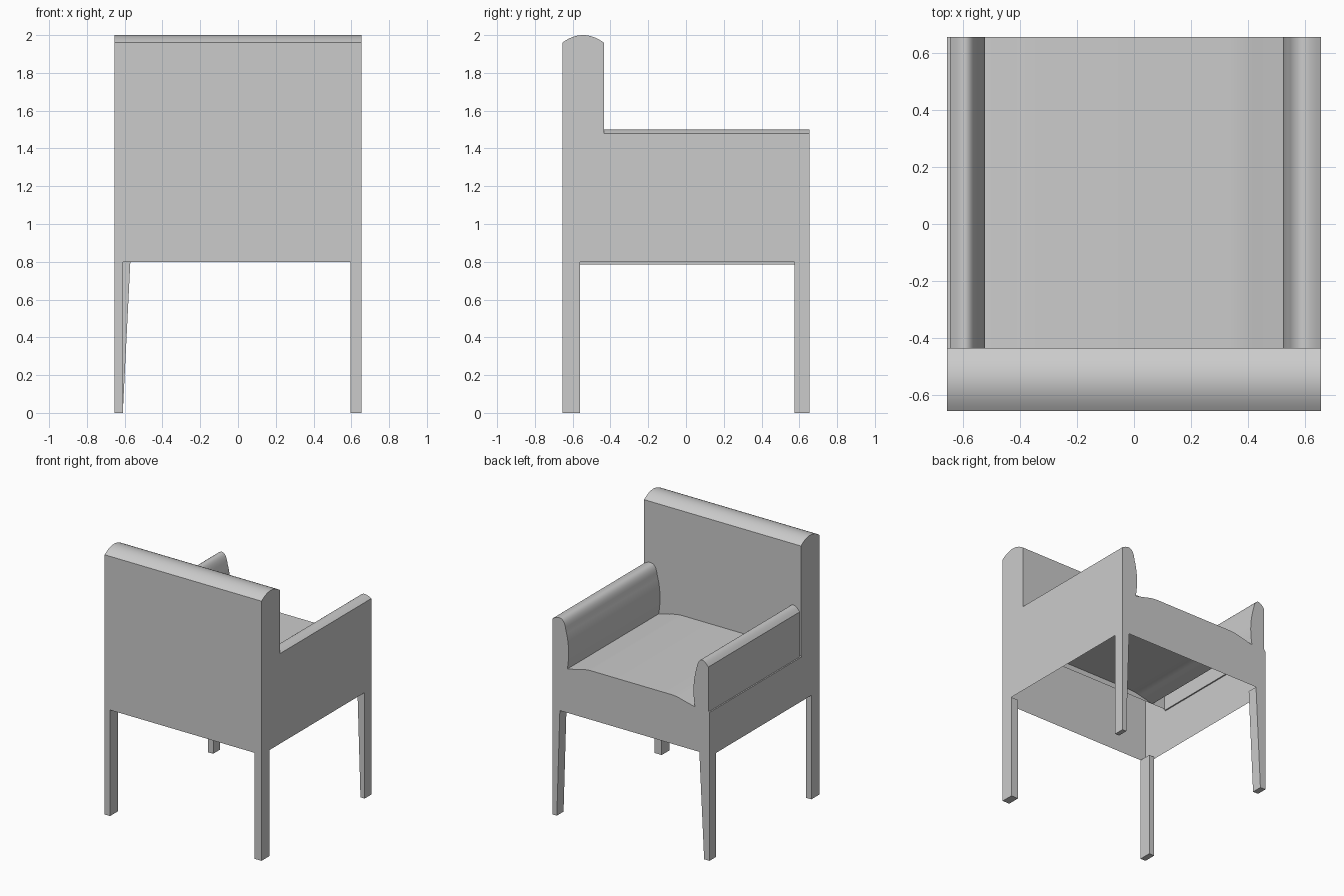
import bpy
import bmesh
from mathutils import Vector

cube = bpy.data.objects.get("Cube")
if cube:
    bpy.data.objects.remove(cube, do_unlink=True)

grey = bpy.data.materials.new("light grey")
grey.use_nodes = True
colour = (0.6, 0.6, 0.6, 1)
grey.diffuse_color = colour
grey.node_tree.nodes["Principled BSDF"].inputs["Base Color"].default_value = colour

HALF = 0.655      # half width and half depth of the chair
BACK = -0.435     # front plane of the backrest
RAIL = 0.8        # underside of the body
SEAT = 1.13       # height where the arms meet the seat


def bezier(a, b, c, n=12):
    """Points on a quadratic curve from a to c."""
    a, b, c = Vector(a), Vector(b), Vector(c)
    return [tuple(a * (1 - t) ** 2 + b * 2 * t * (1 - t) + c * t * t)
            for t in (i / n for i in range(n + 1))]


def finish(name, bm, inside):
    """Turn faces away from an inner point, smooth the soft edges, make the object."""
    bm.normal_update()
    for f in bm.faces:
        if f.normal.dot(f.calc_center_median() - Vector(inside)) < 0:
            f.normal_flip()
        f.smooth = True
    bm.normal_update()
    for e in bm.edges:
        e.smooth = len(e.link_faces) == 2 and e.calc_face_angle(0) < 0.45
    mesh = bpy.data.meshes.new(name)
    bm.to_mesh(mesh)
    bm.free()
    mesh.materials.append(grey)
    obj = bpy.data.objects.new(name, mesh)
    bpy.context.collection.objects.link(obj)
    return obj


def place(p, axis, s):
    """A profile point (u, z) at station s along the x or y axis."""
    return (s, p[0], p[1]) if axis == "x" else (p[0], s, p[1])


def sheet(name, profile, axis, start, end, inside, cap=False):
    """Sweep an open profile straight along an axis, with an optional end face."""
    bm = bmesh.new()
    a = [bm.verts.new(place(p, axis, start)) for p in profile]
    b = [bm.verts.new(place(p, axis, end)) for p in profile]
    for i in range(len(profile) - 1):
        bm.faces.new((a[i], a[i + 1], b[i + 1], b[i]))
    if cap:
        bm.faces.new(b)
    return finish(name, bm, inside)


def panel(name, outline, axis, at):
    """One flat face."""
    bm = bmesh.new()
    bm.faces.new([bm.verts.new(place(p, axis, at)) for p in outline])
    return finish(name, bm, (0, 0, 1))


# Backrest: outer back, rounded top and inner front in one sweep
dome = bezier((-HALF, 1.96), ((BACK - HALF) / 2, 2.04), (BACK, 1.96), 16)
sheet("backrest", [(-HALF, RAIL)] + dome + [(BACK, SEAT)],
      "x", -HALF, HALF, (0, -0.545, 1.4))

# Side walls, each running up into the end of the backrest
for name, x, low in (("left_side", HALF, RAIL), ("right_side", -HALF, 0.785)):
    panel(name, [(-HALF, low)] + dome + [(BACK, 1.12), (HALF, 1.12), (HALF, low)], "x", x)

# Seat: softly crowned, flat in the middle
half_seat = (bezier((0.533, SEAT), (0.49, 1.14), (0.44, 1.152), 5)
             + bezier((0.44, 1.152), (0.39, 1.168), (0.34, 1.17), 5)[1:])
seat_line = half_seat + [(-x, z) for x, z in reversed(half_seat)]
sheet("seat", seat_line, "y", BACK, HALF, (0, 0, 0.2))

# Front apron below the seat and arms
panel("front_apron", [(-HALF, RAIL), (HALF, RAIL), (HALF, 1.12)] + seat_line
      + [(-HALF, 1.12)], "y", HALF)

# Arms: rounded top and bulging inner side; the right one is set in a little
inner = bezier((0.545, 1.42), (0.505, 1.28), (0.533, SEAT))
left_line = [(HALF, 1.12)] + bezier((HALF, 1.48), (0.56, 1.54), (0.545, 1.42)) + inner[1:]
right_line = ([(HALF, 1.12), (0.645, 1.12)]
              + bezier((0.645, 1.46), (0.57, 1.555), (0.545, 1.42)) + inner[1:])
sheet("left_arm", left_line, "y", BACK, HALF, (0.59, 0.1, 1.3), cap=True)
sheet("right_arm", [(-x, z) for x, z in right_line], "y", BACK, HALF,
      (-0.59, 0.1, 1.3), cap=True)


def leg(name, side, top, foot, y0, y1):
    """Corner leg whose inner face leans from top to foot."""
    bm = bmesh.new()
    rings = []
    for z, x in ((0, foot), (RAIL, top)):
        rings.append([bm.verts.new((side * u, v, z))
                      for u, v in ((HALF, y0), (HALF, y1), (x, y1), (x, y0))])
    low, high = rings
    bm.faces.new(low)
    for i in range(4):
        j = (i + 1) % 4
        bm.faces.new((low[i], low[j], high[j], high[i]))
    finish(name, bm, (side * 0.635, (y0 + y1) / 2, 0.4))


# Legs: straight at the back, tapered at the front
leg("back_left_leg", 1, 0.595, 0.595, -HALF, -0.56)
leg("back_right_leg", -1, 0.61, 0.61, -HALF, -0.56)
leg("front_left_leg", 1, 0.595, 0.62, 0.575, HALF)
leg("front_right_leg", -1, 0.57, 0.61, 0.575, HALF)
